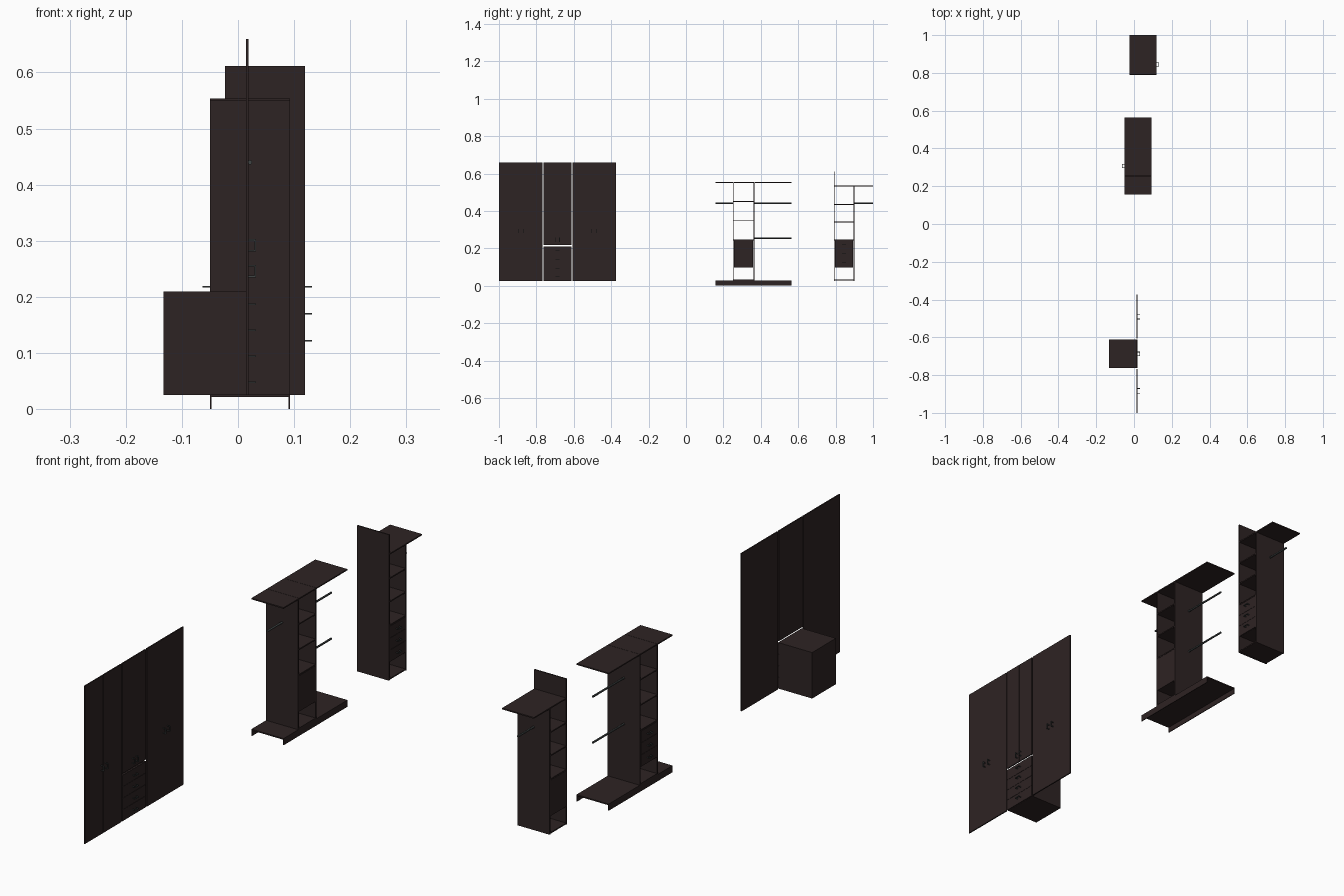
import bpy

if "Cube" in bpy.data.objects:
    bpy.data.objects.remove(bpy.data.objects["Cube"])


def material(name, rgb):
    m = bpy.data.materials.new(name)
    m.diffuse_color = (*rgb, 1)
    m.use_nodes = True
    m.node_tree.nodes["Principled BSDF"].inputs["Base Color"].default_value = m.diffuse_color
    return m


WOOD = material("dark_brown_wood", (0.027, 0.017, 0.017))
METAL = material("dark_grey_metal", (0.05, 0.058, 0.058))
T = 0.005  # board thickness

FACES = [(0, 1, 3, 2), (4, 6, 7, 5), (0, 4, 5, 1), (2, 3, 7, 6), (0, 2, 6, 4), (1, 5, 7, 3)]


def boxes(name, spans, mat=WOOD):
    """One object made of boxes, each given as (x0, x1, y0, y1, z0, z1)."""
    verts, faces = [], []
    for x0, x1, y0, y1, z0, z1 in spans:
        n = len(verts)
        verts += [(x, y, z) for x in sorted((x0, x1)) for y in (y0, y1) for z in (z0, z1)]
        faces += [tuple(n + i for i in f) for f in FACES]
    me = bpy.data.meshes.new(name)
    me.from_pydata(verts, [], faces)
    me.materials.append(mat)
    ob = bpy.data.objects.new(name, me)
    bpy.context.collection.objects.link(ob)
    return ob


def handle(name, x, d, y, z, upright):
    """U-shaped pull: two posts and a grip, sticking out of face x in direction d."""
    r, h, out = 0.0015, 0.011, 0.013 * d
    spans = []
    for s in (-1, 1):
        py, pz = (y, z + s * (h - r)) if upright else (y + s * (h - r), z)
        spans.append((x, x + out, py - r, py + r, pz - r, pz + r))
    hy, hz = (r, h) if upright else (h, r)
    spans.append((x + out - 2 * r * d, x + out, y - hy, y + hy, z - hz, z + hz))
    boxes(name, spans, METAL)


def rod(name, x, y0, y1, z):
    bpy.ops.mesh.primitive_cylinder_add(vertices=12, radius=0.004, depth=y1 - y0,
                                        location=(x, (y0 + y1) / 2, z),
                                        rotation=(1.5707963, 0, 0))
    ob = bpy.context.object
    ob.name = name
    ob.data.materials.append(METAL)
    bpy.ops.object.shade_smooth_by_angle()


def drawers(name, x_front, x_back, y0, y1, z0, z1, count):
    """Stack of closed drawers with fronts and pulls on the x_front side."""
    d = 1 if x_front > x_back else -1
    step = (z1 - z0) / count
    xi = x_front - d * T
    boxes(name + "_carcass", [(x_back, xi, y0, y1, z0, z1)])
    for i in range(count):
        a = z0 + i * step
        boxes(f"{name}_front_{i}", [(xi, x_front, y0, y1, a + 0.0005, a + step - 0.0005)])
        handle(f"{name}_pull_{i}", x_front, d, (y0 + y1) / 2, a + step / 2, False)


# --- Door set: three pairs of doors, with a drawer cabinet in the middle
DX0, DX1 = 0.014, 0.019
for name, y0, y1, z0, hz, off in (("left_door", -1.0, -0.768, 0.025, 0.292, 0.013),
                                  ("middle_door", -0.763, -0.612, 0.217, 0.246, 0.011),
                                  ("right_door", -0.606, -0.374, 0.025, 0.292, 0.013)):
    mid = (y0 + y1) / 2
    boxes(name + "_a", [(DX0, DX1, y0, mid - 0.0003, z0, 0.66)])
    boxes(name + "_b", [(DX0, DX1, mid + 0.0003, y1, z0, 0.66)])
    for s in (-1, 1):
        handle(f"{name}_handle_{s}", DX1, 1, mid + s * off, hz, True)
drawers("cabinet_drawer", DX1, -0.133, -0.763, -0.612, 0.025, 0.21, 4)

# --- Middle unit: shelf column on a long base, with hanging rails both sides
BX0, BX1 = -0.05, 0.093
boxes("middle_base", [(BX0, BX1, 0.157, 0.563, 0.022, 0.027)])
boxes("middle_plinth", [(BX0, BX0 + 0.003, 0.157, 0.563, 0, 0.022),
                        (BX1 - 0.003, BX1, 0.157, 0.563, 0, 0.022)])
boxes("middle_side_panels", [(BX0, BX1, 0.250, 0.255, 0.027, 0.549),
                             (BX0, BX1, 0.360, 0.365, 0.027, 0.549)])
boxes("middle_shelves", [(BX0, BX1, 0.255, 0.360, z, z + T)
                         for z in (0.027, 0.243, 0.345, 0.447)])
for i, (y0, y1) in enumerate(((0.157, 0.2545), (0.2555, 0.3645), (0.3655, 0.563))):
    boxes(f"middle_top_{i}", [(BX0, BX1, y0, y1, 0.549, 0.554)])
drawers("middle_drawer", BX0, BX1, 0.256, 0.359, 0.098, 0.242, 3)
rod("middle_short_rail", 0.021, 0.157, 0.250, 0.44)
rod("middle_upper_rail", 0.021, 0.365, 0.563, 0.44)
rod("middle_lower_rail", 0.021, 0.365, 0.563, 0.255)

# --- End unit: tall side panel, shelf column and an overhanging top
CX0, CX1 = -0.023, 0.119
boxes("end_side_panels", [(CX0, CX1, 0.790, 0.795, 0.025, 0.612),
                          (CX0, CX1, 0.895, 0.900, 0.025, 0.530)])
boxes("end_top", [(CX0, CX1, 0.795, 1.0, 0.530, 0.535)])
boxes("end_shelves", [(CX0, CX1, 0.795, 0.895, z, z + T)
                      for z in (0.027, 0.243, 0.338, 0.432)])
drawers("end_drawer", CX1, CX0, 0.796, 0.894, 0.098, 0.242, 3)
rod("end_rail", 0.048, 0.900, 1.0, 0.44)
